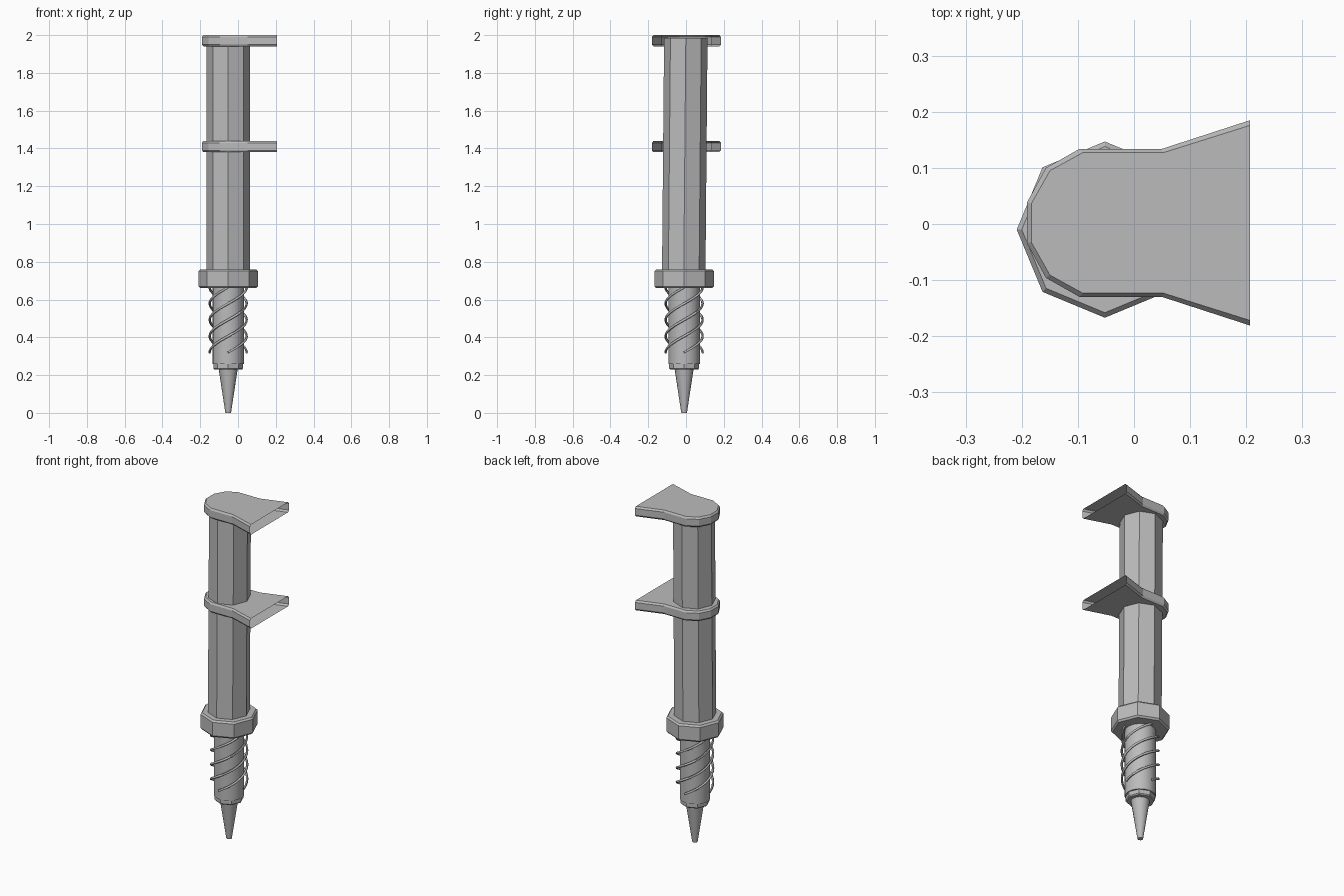
import bpy
from math import cos, sin, tau, radians

if "Cube" in bpy.data.objects:
    bpy.data.objects.remove(bpy.data.objects["Cube"], do_unlink=True)

# One grey metal for every part
grey = bpy.data.materials.new("grey metal")
grey.use_nodes = True
color = (0.5, 0.5, 0.5, 1)
grey.diffuse_color = color
grey.node_tree.nodes["Principled BSDF"].inputs["Base Color"].default_value = color

CX, CY = -0.052, -0.01  # axis of the upright parts


def loft(name, rings, closed=True, smooth=False):
    """Skin a stack of equal rings from bottom to top and cap both ends."""
    n = len(rings[0])
    verts = [p for ring in rings for p in ring]
    faces = [tuple(reversed(range(n))), tuple(range(len(verts) - n, len(verts)))]
    for r in range(len(rings) - 1):
        for i in range(n if closed else n - 1):
            j = (i + 1) % n
            faces.append((r * n + i, r * n + j, (r + 1) * n + j, (r + 1) * n + i))
    mesh = bpy.data.meshes.new(name)
    mesh.from_pydata(verts, [], faces)
    mesh.materials.append(grey)
    obj = bpy.data.objects.new(name, mesh)
    bpy.context.collection.objects.link(obj)
    if smooth:
        bpy.ops.object.select_all(action="DESELECT")
        obj.select_set(True)
        bpy.context.view_layer.objects.active = obj
        bpy.ops.object.shade_smooth_by_angle(angle=radians(40))
    return obj


def ring(radius, z, sides, y=CY):
    return [(CX + radius * cos(tau * i / sides), y + radius * sin(tau * i / sides), z)
            for i in range(sides)]


def turned(name, profile, sides, smooth=False):
    return loft(name, [ring(r, z, sides) for r, z in profile], smooth=smooth)


# Tip, collar and shaft
turned("tip", [(0.015, 0), (0.05, 0.23)], 16, True)
turned("shaft_collar", [(0.074, 0.23), (0.079, 0.236), (0.079, 0.265)], 8)
turned("shaft", [(0.083, 0.26), (0.083, 0.68)], 16, True)

# Octagonal nut with chamfered rims
turned("nut", [(0.148, 0.66), (0.157, 0.67), (0.157, 0.75), (0.148, 0.76)], 8)

# Octagonal barrel, leaning very slightly to the back
loft("barrel", [ring(0.115, 0.74, 8, -0.012), ring(0.115, 1.985, 8, -0.001)])

# Flared plates: rounded on one side, open at the wide end
half = [(0.207, 0.183), (0.05, 0.132), (-0.097, 0.132), (-0.157, 0.098), (-0.191, 0.036)]
outline = half + [(x, -y) for x, y in reversed(half)]
END = half[0][0]


def plate(name, z, height=0.06, chamfer=0.01):
    def layer(level, sx, sy):
        return [(END - (END - x) * sx, y * sy + 0.002, level) for x, y in outline]
    loft(name, [layer(z, 0.98, 0.95), layer(z + chamfer, 1, 1),
                layer(z + height - chamfer, 1, 1), layer(z + height, 0.98, 0.95)],
         closed=False)


plate("middle_plate", 1.38)
plate("top_plate", 1.94)

# Four intertwined spring wires, one turn each
STEPS = 32
for k in range(4):
    name = f"spring_wire_{k + 1}"
    curve = bpy.data.curves.new(name, "CURVE")
    curve.dimensions = "3D"
    curve.bevel_depth = 0.0065
    curve.bevel_resolution = 1
    curve.use_fill_caps = True
    spline = curve.splines.new("POLY")
    spline.points.add(STEPS)
    for i, point in enumerate(spline.points):
        t = i / STEPS
        a = tau * (t + k / 4)
        point.co = (CX + 0.098 * cos(a), CY + 0.098 * sin(a), 0.32 + 0.345 * t, 1)
    curve.materials.append(grey)
    wire = bpy.data.objects.new(name, curve)
    bpy.context.collection.objects.link(wire)
    bpy.ops.object.select_all(action="DESELECT")
    wire.select_set(True)
    bpy.context.view_layer.objects.active = wire
    bpy.ops.object.convert(target="MESH")
    bpy.ops.object.shade_smooth_by_angle(angle=radians(60))
